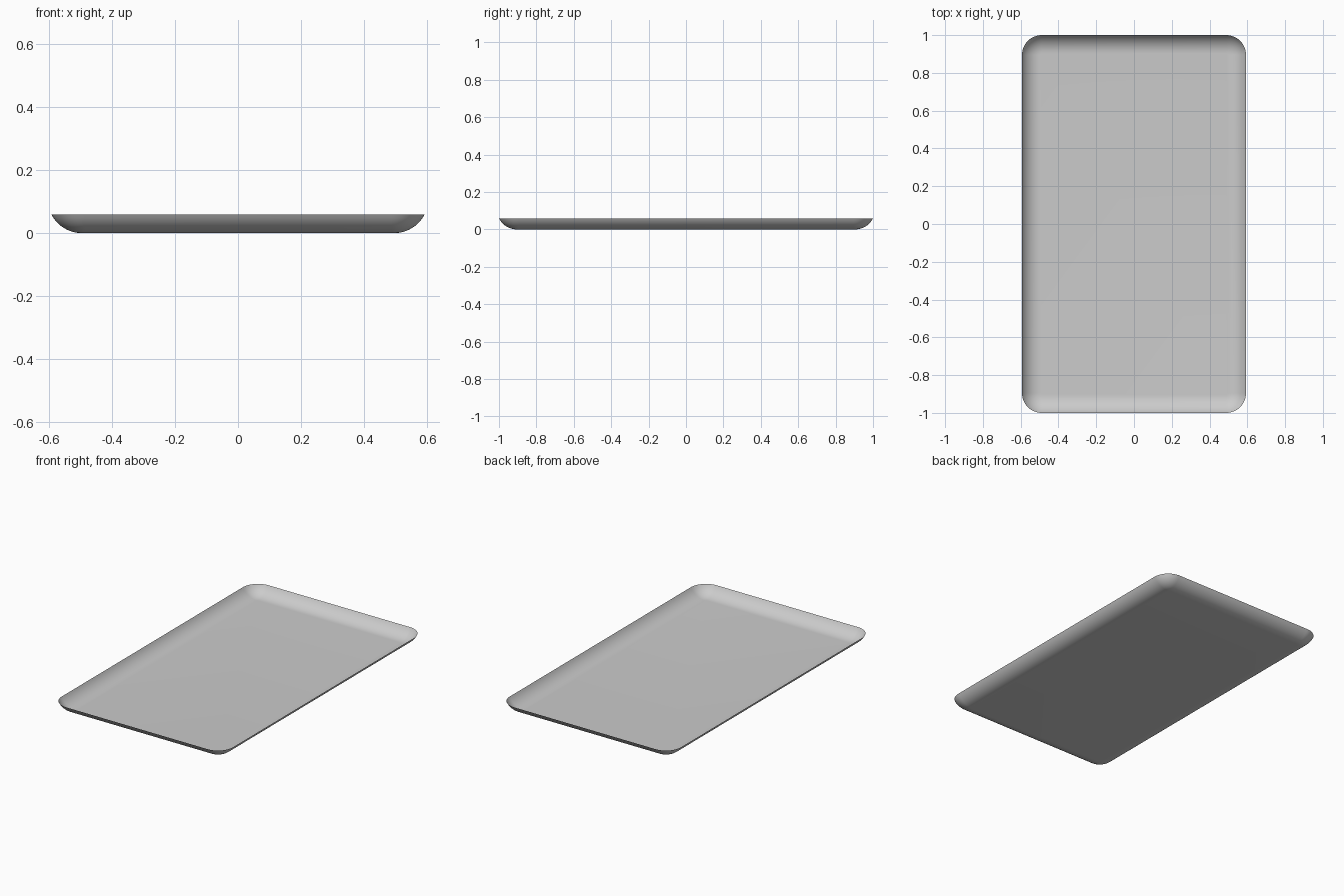
import bpy, bmesh, math

if "Cube" in bpy.data.objects:
    bpy.data.objects.remove(bpy.data.objects["Cube"])

HALF_X, HALF_Y, HEIGHT = 0.593, 1.0, 0.059   # rim size
RUN = 0.097                                  # width of the curved lip
BASE_R = 0.008                               # corner radius of flat floor
CORNER_SEG, LIP_SEG = 12, 10


def ring(bm, offset, z):
    """Rounded-rectangle loop, offset outwards from the floor outline."""
    cx, cy = HALF_X - RUN - BASE_R, HALF_Y - RUN - BASE_R
    r = BASE_R + offset
    verts = []
    for q, (sx, sy) in enumerate([(1, 1), (-1, 1), (-1, -1), (1, -1)]):
        for i in range(CORNER_SEG + 1):
            a = math.pi / 2 * (q + i / CORNER_SEG)
            verts.append(bm.verts.new((sx * cx + r * math.cos(a),
                                       sy * cy + r * math.sin(a), z)))
    return verts


bm = bmesh.new()

# Lip: circular arc tangent to the floor, ending at the rim
end = 2 * math.atan2(HEIGHT, RUN)
rad = RUN / math.sin(end)
rings = []
for i in range(LIP_SEG + 1):
    t = end * i / LIP_SEG
    rings.append(ring(bm, rad * math.sin(t), rad * (1 - math.cos(t))))
for low, high in zip(rings, rings[1:]):
    n = len(low)
    for j in range(n):
        k = (j + 1) % n
        bm.faces.new((low[j], low[k], high[k], high[j]))

# Flat floor, facing up like the inside of the lip
bm.faces.new(rings[0])
bmesh.ops.recalc_face_normals(bm, faces=bm.faces)
bm.faces.ensure_lookup_table()
if bm.faces[-1].normal.z < 0:
    bmesh.ops.reverse_faces(bm, faces=bm.faces)

mesh = bpy.data.meshes.new("tray")
bm.to_mesh(mesh)
bm.free()
tray = bpy.data.objects.new("tray", mesh)
bpy.context.collection.objects.link(tray)
bpy.context.view_layer.objects.active = tray
tray.select_set(True)
bpy.ops.object.shade_smooth_by_angle(angle=math.radians(40))
